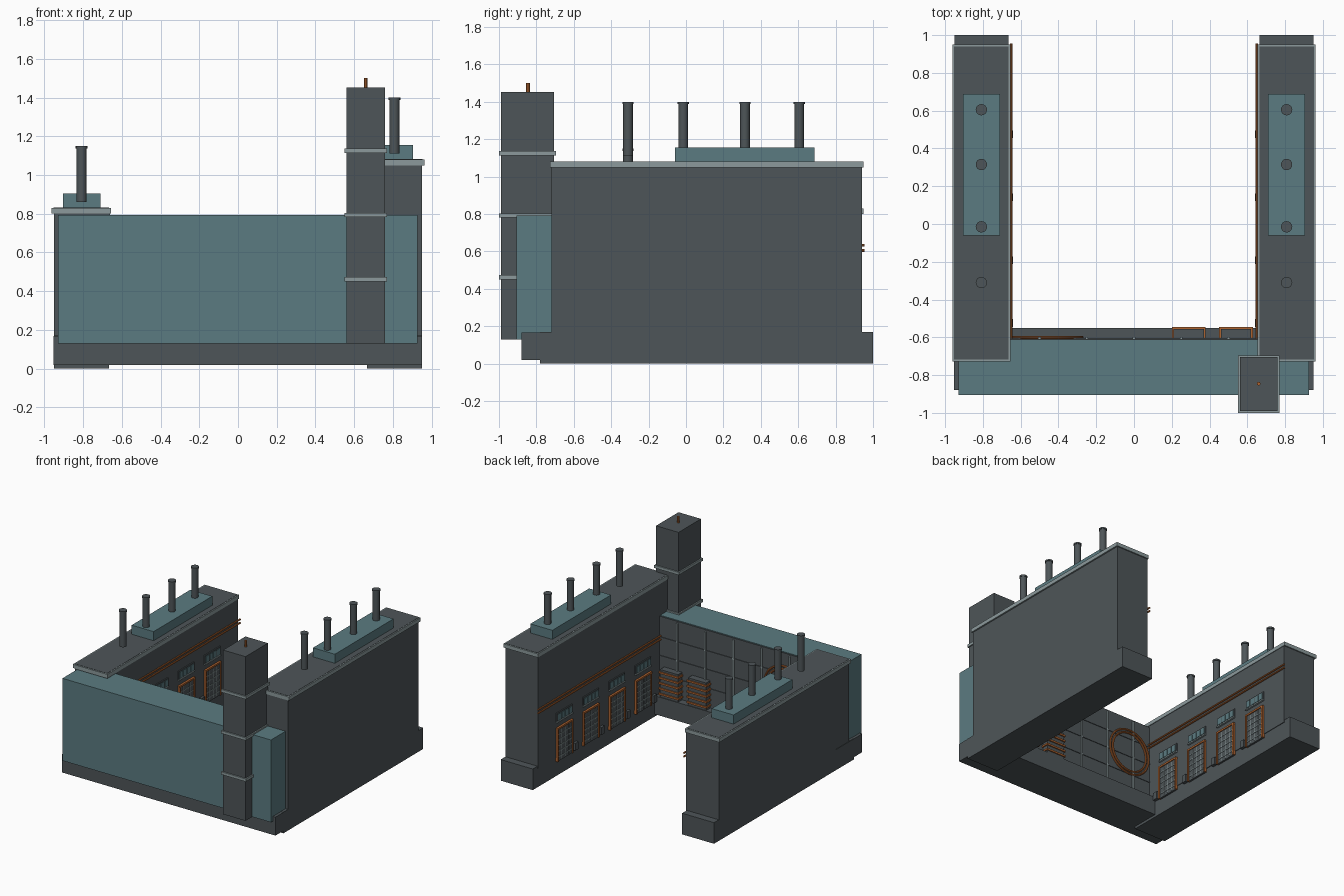
import bpy
import math

cube = bpy.data.objects.get("Cube")
if cube:
    bpy.data.objects.remove(cube, do_unlink=True)


def material(name, color):
    m = bpy.data.materials.new(name)
    m.use_nodes = True
    m.diffuse_color = (*color, 1)
    m.node_tree.nodes["Principled BSDF"].inputs["Base Color"].default_value = (*color, 1)
    return m


DARK = material("dark grey", (0.076, 0.091, 0.098))
TEAL = material("teal", (0.105, 0.198, 0.218))
LIGHT = material("light grey", (0.262, 0.323, 0.332))
COPPER = material("copper", (0.42, 0.125, 0.03))


def box(name, x, y, z, mat):
    """Box from (min, max) ranges on each axis."""
    corners = [(a, b, c) for a in x for b in y for c in z]
    faces = [(0, 1, 3, 2), (4, 6, 7, 5), (0, 4, 5, 1), (2, 3, 7, 6), (0, 2, 6, 4), (1, 5, 7, 3)]
    mesh = bpy.data.meshes.new(name)
    mesh.from_pydata(corners, [], faces)
    mesh.materials.append(mat)
    ob = bpy.data.objects.new(name, mesh)
    bpy.context.collection.objects.link(ob)
    return ob


def cylinder(name, r, length, loc, mat, rot=(0, 0, 0), sides=16):
    bpy.ops.mesh.primitive_cylinder_add(vertices=sides, radius=r, depth=length, location=loc, rotation=rot)
    ob = bpy.context.object
    ob.name = name
    ob.data.materials.append(mat)
    bpy.ops.object.shade_smooth_by_angle()


def span(center, size):
    return (center - size / 2, center + size / 2)


def wing(side, top):
    """One long hall; side is the sign of x, top is the roof height."""
    label = "left" if side > 0 else "right"

    def sx(a, b):
        return tuple(sorted((side * a, side * b)))

    box(label + "_wing_base", sx(0.665, 0.95), (-0.78, 1.0), (0, 0.17), DARK)
    box(label + "_wing_wall", sx(0.66, 0.95), (-0.72, 0.94), (0.15, top - 0.005), DARK)
    box(label + "_roof_trim", sx(0.655, 0.962), (-0.727, 0.95), (top - 0.03, top), LIGHT)
    box(label + "_roof_deck", sx(0.665, 0.952), (-0.717, 0.94), (top - 0.005, top + 0.002), DARK)
    box(label + "_roof_housing", sx(0.71, 0.905), (-0.06, 0.687), (top, top + 0.075), TEAL)

    # Smoke stacks with a thin lip
    for y in (-0.31, -0.015, 0.315, 0.605):
        cylinder(label + "_stack", 0.026, 0.29, (side * 0.808, y, top + 0.175), DARK)
        cylinder(label + "_stack_lip", 0.03, 0.012, (side * 0.808, y, top + 0.314), DARK)

    # Twin pipes along the courtyard side
    for z in (0.605, 0.633):
        cylinder(label + "_pipe", 0.007, 1.56, (side * 0.65, 0.175, z), COPPER, (math.pi / 2, 0, 0), 8)

    # Bays: roller door, strip window and a small cabinet
    for i in range(4):
        y = 0.61 - i * 0.333
        box(label + "_door", sx(0.65, 0.67), span(y, 0.18), (0.12, 0.38), DARK)
        for k in range(5):
            box(label + "_door_slat", sx(0.646, 0.66), span(y, 0.165), span(0.155 + k * 0.045, 0.006), LIGHT)
        for k in (-1, 0, 1):
            box(label + "_door_rib", sx(0.647, 0.66), span(y + k * 0.045, 0.005), (0.13, 0.37), LIGHT)
        for e in (-1, 1):
            box(label + "_door_jamb", sx(0.643, 0.67), span(y + e * 0.093, 0.013), (0.12, 0.39), COPPER)
        box(label + "_door_lintel", sx(0.643, 0.67), span(y, 0.2), (0.378, 0.392), COPPER)
        box(label + "_window_frame", sx(0.652, 0.67), span(y, 0.2), (0.44, 0.51), DARK)
        box(label + "_window_sill", sx(0.645, 0.67), span(y, 0.2), (0.434, 0.444), LIGHT)
        for k in range(4):
            box(label + "_window_pane", sx(0.648, 0.66), span(y + (k - 1.5) * 0.047, 0.039), (0.45, 0.5), TEAL)
        box(label + "_cabinet", sx(0.64, 0.67), span(y - 0.135, 0.04), (0.13, 0.19), DARK)


wing(1, 1.08)
wing(-1, 0.83)

# Front block joining the two wings
box("front_base", (-0.953, 0.95), (-0.88, -0.55), (0.02, 0.168), DARK)
box("front_block", (-0.93, 0.927), (-0.905, -0.615), (0.13, 0.793), TEAL)
box("courtyard_wall", (-0.66, 0.66), (-0.616, -0.608), (0.16, 0.788), DARK)
for i in range(5):
    box("wall_pilaster", span((i - 2) * 0.25, 0.014), (-0.61, -0.598), (0.168, 0.775), LIGHT)
for z in (0.32, 0.47, 0.62):
    box("wall_rail", (-0.66, 0.66), (-0.61, -0.603), span(z, 0.01), DARK)

# Large ring on the courtyard wall
for radius in (0.185, 0.16):
    bpy.ops.mesh.primitive_torus_add(major_radius=radius, minor_radius=0.008, major_segments=40,
                                     minor_segments=8, location=(-0.46, -0.6, 0.5), rotation=(math.pi / 2, 0, 0))
    ring = bpy.context.object
    ring.name = "wall_ring"
    ring.data.materials.append(COPPER)
    bpy.ops.object.shade_smooth_by_angle()

# Radiator racks with copper bars
for x in (0.29, 0.54):
    box("radiator_body", span(x, 0.16), (-0.61, -0.555), (0.168, 0.39), DARK)
    for k in range(5):
        box("radiator_bar", span(x, 0.178), (-0.605, -0.546), span(0.195 + k * 0.043, 0.014), COPPER)

# Corner tower with bands and a rod
box("tower", (0.56, 0.76), (-0.99, -0.705), (0.13, 1.452), DARK)
for z in (0.462, 0.793, 1.125):
    box("tower_band", (0.55, 0.77), (-1.0, -0.695), span(z, 0.022), LIGHT)
cylinder("tower_rod", 0.01, 0.055, (0.66, -0.845, 1.473), COPPER, sides=8)
